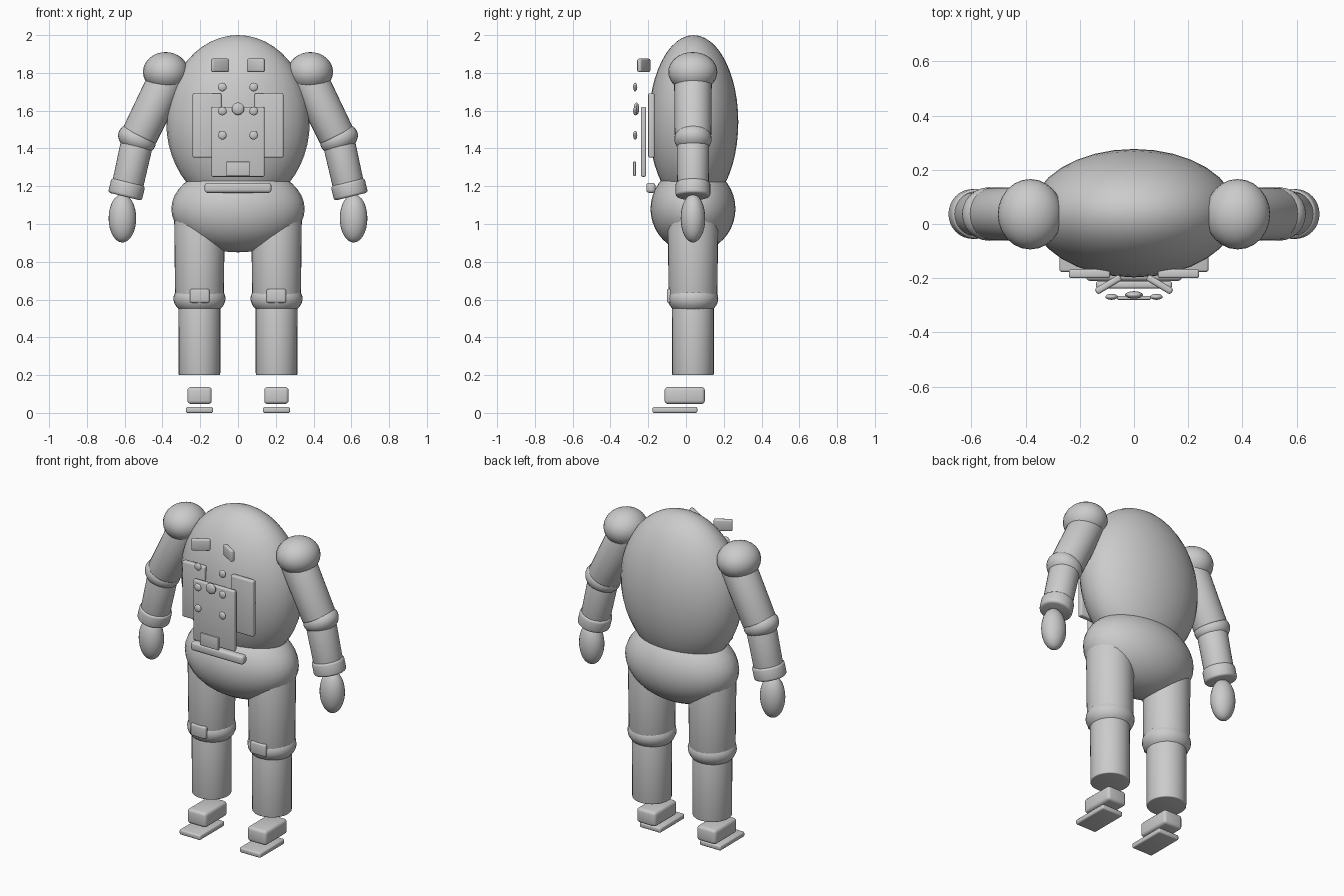
import bpy, bmesh, math
from mathutils import Vector, Matrix

if "Cube" in bpy.data.objects:
    bpy.data.objects.remove(bpy.data.objects["Cube"])

Y = 0.037  # depth of the body centre line

grey = bpy.data.materials.new("suit grey")
grey.diffuse_color = (0.6, 0.6, 0.6, 1)
grey.use_nodes = True
grey.node_tree.nodes["Principled BSDF"].inputs["Base Color"].default_value = grey.diffuse_color


def finish(bm, name, matrix, bevel=0.0):
    """Round the hard edges, place the part and shade it smooth."""
    if bevel:
        hard = [e for e in bm.edges if e.calc_face_angle(0) > math.radians(50)]
        bmesh.ops.bevel(bm, geom=hard, offset=bevel, segments=3,
                        profile=0.5, affect='EDGES')
    bmesh.ops.transform(bm, matrix=matrix, verts=bm.verts)
    bmesh.ops.recalc_face_normals(bm, faces=bm.faces)
    mesh = bpy.data.meshes.new(name)
    bm.to_mesh(mesh)
    bm.free()
    mesh.materials.append(grey)
    obj = bpy.data.objects.new(name, mesh)
    bpy.context.collection.objects.link(obj)
    bpy.ops.object.select_all(action='DESELECT')
    obj.select_set(True)
    bpy.context.view_layer.objects.active = obj
    bpy.ops.object.shade_smooth_by_angle(angle=math.radians(35))
    return obj


def ellipsoid(name, centre, radii, tilt=0.0, segments=24, rings=16):
    bm = bmesh.new()
    bmesh.ops.create_uvsphere(bm, u_segments=segments, v_segments=rings, radius=1)
    m = (Matrix.Translation(centre) @ Matrix.Rotation(tilt, 4, 'Y')
         @ Matrix.Diagonal((*radii, 1)))
    return finish(bm, name, m)


def tube(name, start, end, r_start, r_end, bevel=0.008):
    a, b = Vector(start), Vector(end)
    bm = bmesh.new()
    bmesh.ops.create_cone(bm, cap_ends=True, segments=32, radius1=r_start,
                          radius2=r_end, depth=(b - a).length)
    turn = Vector((0, 0, 1)).rotation_difference(b - a).to_matrix().to_4x4()
    return finish(bm, name, Matrix.Translation((a + b) / 2) @ turn, bevel)


def box(name, x, y, z, bevel, turn=0.0):
    """Rounded box from (low, high) ranges, optionally turned about z."""
    size = [r[1] - r[0] for r in (x, y, z)]
    mid = [(r[1] + r[0]) / 2 for r in (x, y, z)]
    bm = bmesh.new()
    bmesh.ops.create_cube(bm, size=1)
    bmesh.ops.scale(bm, vec=size, verts=bm.verts)
    return finish(bm, name, Matrix.Translation(mid) @ Matrix.Rotation(turn, 4, 'Z'), bevel)


# Body
ellipsoid("torso", (0, 0.04, 1.54), (0.38, 0.237, 0.46), segments=32, rings=24)
ellipsoid("pelvis", (0, Y, 1.08), (0.353, 0.225, 0.23), segments=32, rings=20)

# Chest equipment on the centre line
box("control_plate", (-0.14, 0.14), (-0.238, -0.211), (1.25, 1.62), 0.008)
box("small_plate", (-0.062, 0.062), (-0.28, -0.265), (1.254, 1.33), 0.004)
box("belt", (-0.177, 0.177), (-0.21, -0.162), (1.165, 1.218), 0.015)
ellipsoid("centre_knob", (0, -0.262, 1.61), (0.033, 0.014, 0.033), segments=16, rings=10)

for s, side in ((-1, "right"), (1, "left")):
    def span(a, b):
        return (min(s * a, s * b), max(s * a, s * b))

    # Chest panels, turned badges and buttons
    box(side + "_chest_panel", span(0.088, 0.24), (-0.2, -0.167), (1.352, 1.692), 0.008)
    box(side + "_badge", span(0.042, 0.148), (-0.236, -0.211), (1.805, 1.875),
        0.009, -s * math.radians(31))
    for i, z in enumerate((1.725, 1.598, 1.47)):
        ellipsoid(f"{side}_button_{i + 1}", (s * 0.083, -0.269, z),
                  (0.023, 0.011, 0.023), segments=16, rings=10)

    # Arm
    ellipsoid(side + "_shoulder", (s * 0.383, 0.036, 1.805), (0.12, 0.13, 0.105))
    tube(side + "_upper_arm", (s * 0.365, Y, 1.79), (s * 0.523, Y, 1.465), 0.1, 0.097)
    ellipsoid(side + "_elbow", (s * 0.535, Y, 1.45), (0.104, 0.099, 0.075),
              -s * math.radians(24))
    tube(side + "_forearm", (s * 0.53, Y, 1.45), (s * 0.588, Y, 1.19), 0.086, 0.083)
    tube(side + "_cuff", (s * 0.58, Y, 1.222), (s * 0.599, Y, 1.145), 0.092, 0.092, 0.014)
    ellipsoid(side + "_hand", (s * 0.612, Y, 1.03), (0.073, 0.065, 0.128))

    # Leg
    x = s * 0.204
    tube(side + "_thigh", (x, Y, 1.04), (x, Y, 0.61), 0.134, 0.129)
    ellipsoid(side + "_knee", (x, Y, 0.605), (0.138, 0.134, 0.092))
    box(side + "_knee_pad", span(0.151, 0.254), (-0.101, -0.07), (0.583, 0.657), 0.01)
    tube(side + "_shin", (x, Y, 0.6), (x, Y, 0.2), 0.111, 0.11, 0.005)

    # Boot and sole
    box(side + "_boot", span(0.139, 0.268), (-0.114, 0.1), (0.047, 0.137), 0.018)
    box(side + "_sole", span(0.132, 0.275), (-0.177, 0.06), (0.0, 0.031), 0.009)

# Scale and centre are set by the top of the torso and the soles: z runs 0 to 2.
